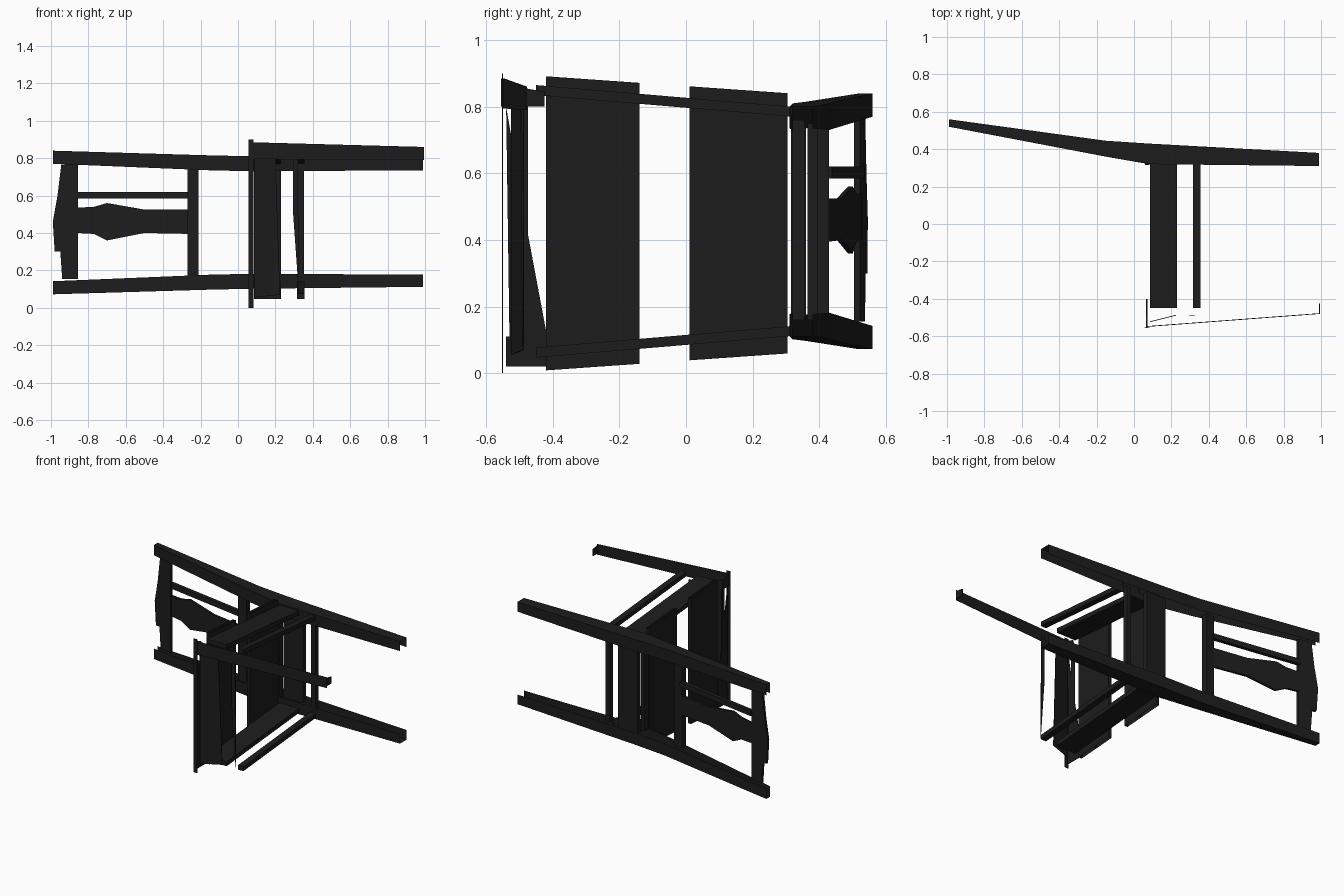
import bpy

cube = bpy.data.objects.get("Cube")
if cube:
    bpy.data.objects.remove(cube, do_unlink=True)

black = bpy.data.materials.new("black_wood")
black.use_nodes = True
black.diffuse_color = (0.012, 0.012, 0.012, 1)
black.node_tree.nodes["Principled BSDF"].inputs["Base Color"].default_value = (0.012, 0.012, 0.012, 1)

MIRROR = 0.912  # lower side z = MIRROR - upper side z


def make(name, verts, faces):
    mesh = bpy.data.meshes.new(name)
    mesh.from_pydata(verts, [], faces)
    mesh.materials.append(black)
    mesh.update()
    obj = bpy.data.objects.new(name, mesh)
    bpy.context.scene.collection.objects.link(obj)
    return obj


def slab(name, points, place, offset):
    """Flat outline placed in space and thickened along offset."""
    n = len(points)
    base = [place(a, b) for a, b in points]
    verts = base + [tuple(c + o for c, o in zip(v, offset)) for v in base]
    faces = [tuple(range(n)), tuple(range(2 * n - 1, n - 1, -1))]
    faces += [(i, i + n, (i + 1) % n + n, (i + 1) % n) for i in range(n)]
    return make(name, verts, faces)


def loft(name, sections, skip=None, caps=True):
    """Four-sided bar through sections of four corners each."""
    verts = [v for s in sections for v in s]
    faces = []
    for k in range(len(sections) - 1):
        for i in range(4):
            if i != skip:
                a, b = 4 * k + i, 4 * k + (i + 1) % 4
                faces.append((a, b, b + 4, a + 4))
    if caps:
        last = len(verts) - 4
        faces += [(3, 2, 1, 0), (last, last + 1, last + 2, last + 3)]
    return make(name, verts, faces)


def across_x(x, y0, y1, z0, z1):
    return [(x, y0, z0), (x, y1, z0), (x, y1, z1), (x, y0, z1)]


def across_y(y, x0, x1, z0, z1):
    return [(x0, y, z0), (x1, y, z0), (x1, y, z1), (x0, y, z1)]


def box(name, x0, x1, y0, y1, z0, z1):
    return loft(name, [across_x(x0, y0, y1, z0, z1), across_x(x1, y0, y1, z0, z1)])


def flip(z):
    return MIRROR - z


# Long back posts: channels open on the inner side and at the ends
post = [(-0.99, 0.52, 0.56, 0.77, 0.84), (-0.15, 0.36, 0.445, 0.735, 0.815),
        (0.08, 0.32, 0.43, 0.73, 0.81), (0.99, 0.31, 0.38, 0.735, 0.80)]
loft("upper_back_post", [across_x(*s) for s in post], skip=0, caps=False)
loft("lower_back_post", [across_x(x, y0, y1, flip(a), flip(b)) for x, y0, y1, a, b in post],
     skip=0, caps=False)

# Side rails and side stretchers, spreading toward the front
for part, x0, x1 in (("side_rail", 0.085, 0.23), ("side_stretcher", 0.315, 0.355)):
    loft("upper_" + part, [across_y(-0.45, x0, x1, 0.835, 0.865),
                           across_y(0.32, x0, x1, 0.77, 0.80)])
    loft("lower_" + part, [across_y(-0.45, x0, x1, flip(0.865), flip(0.835)),
                           across_y(0.32, x0, x1, flip(0.80), flip(0.77))])

# Crosspieces between the back posts
box("back_apron", 0.085, 0.23, 0.365, 0.395, 0.16, 0.75)
box("back_stretcher", 0.32, 0.352, 0.32, 0.355, 0.16, 0.76)
box("lower_back_rail", -0.27, -0.21, 0.388, 0.43, 0.17, 0.745)


# Backrest parts follow the lean of the posts
def lean(x, z):
    return (x, 0.41 - 0.165 * (x + 0.24), z)


def crest_lean(x, z):
    return (x, 0.505 - 0.17 * (x + 0.855), z)


slab("crest_rail", [(-0.855, 0.155), (-0.855, 0.765), (-0.945, 0.765), (-0.965, 0.6),
                    (-0.99, 0.46), (-0.98, 0.3), (-0.95, 0.3), (-0.94, 0.155)],
     crest_lean, (0, 0.018, 0))
slab("back_splat", [(-0.86, 0.40), (-0.77, 0.395), (-0.7, 0.36), (-0.5, 0.4), (-0.26, 0.395),
                    (-0.26, 0.525), (-0.5, 0.525), (-0.7, 0.56), (-0.77, 0.54), (-0.86, 0.535)],
     lean, (0, 0.015, 0))
slab("back_spindle", [(-0.86, 0.585), (-0.26, 0.585), (-0.26, 0.62), (-0.86, 0.62)],
     lean, (0, 0.025, 0))


# Seat slats: hollow boards open at both ends, with a gap in the middle
def on_seat(y, z):
    return (0.065, y, z)


def seat_edge(y):
    return 0.862 - 0.07 * y


for i, (y0, y1) in enumerate([(-0.42, -0.276), (-0.276, -0.14), (0.01, 0.135), (0.135, 0.305)]):
    a, b = seat_edge(y0), seat_edge(y1)
    ends = [[(0.06, y0, p), (0.083, y0, p), (0.083, y1, q), (0.06, y1, q)]
            for p, q in ((0.9 - a, 0.9 - b), (a, b))]
    loft(f"seat_slat_{i + 1}", ends, caps=False)
box("rear_seat_strip", 0.06, 0.083, 0.315, 0.36, 0.17, 0.74)

# Broken front slat and its thin front face
slab("front_slat_corner", [(-0.54, 0.02), (-0.4, 0.02), (-0.475, 0.42), (-0.475, 0.11),
                           (-0.54, 0.11)], on_seat, (0.006, 0, 0))
slab("front_slat_strip", [(-0.53, 0.11), (-0.475, 0.11), (-0.475, 0.8), (-0.505, 0.8),
                          (-0.505, 0.6), (-0.54, 0.8)], on_seat, (0.006, 0, 0))
box("seat_front_lip", 0.055, 0.083, -0.553, -0.55, 0.0, 0.9)

# Front apron, front stretcher remnant and the remaining front leg, all thin boards
slab("front_apron", [(0.085, 0.055), (0.225, 0.07), (0.2, 0.8), (0.085, 0.85)],
     lambda x, z: (x, -0.525 + 0.25 * (x - 0.085), z), (0, 0.004, 0))
slab("front_stretcher", [(0.295, 0.5), (0.325, 0.08), (0.32, 0.8), (0.295, 0.8)],
     lambda x, z: (x, -0.49, z), (0, 0.004, 0))
slab("front_leg", [(0.07, 0.795), (0.995, 0.79), (0.995, 0.86), (0.07, 0.885)],
     lambda x, z: (x, -0.55 + 0.075 * (x - 0.07), z), (0, 0.004, 0))
slab("front_leg_foot", [(-0.48, 0.8), (-0.425, 0.8), (-0.425, 0.845), (-0.48, 0.855)],
     lambda y, z: (0.99, y, z), (0.005, 0, 0))
slab("front_leg_top", [(-0.555, 0.8), (-0.48, 0.8), (-0.49, 0.86), (-0.555, 0.885)],
     on_seat, (0.006, 0, 0))
